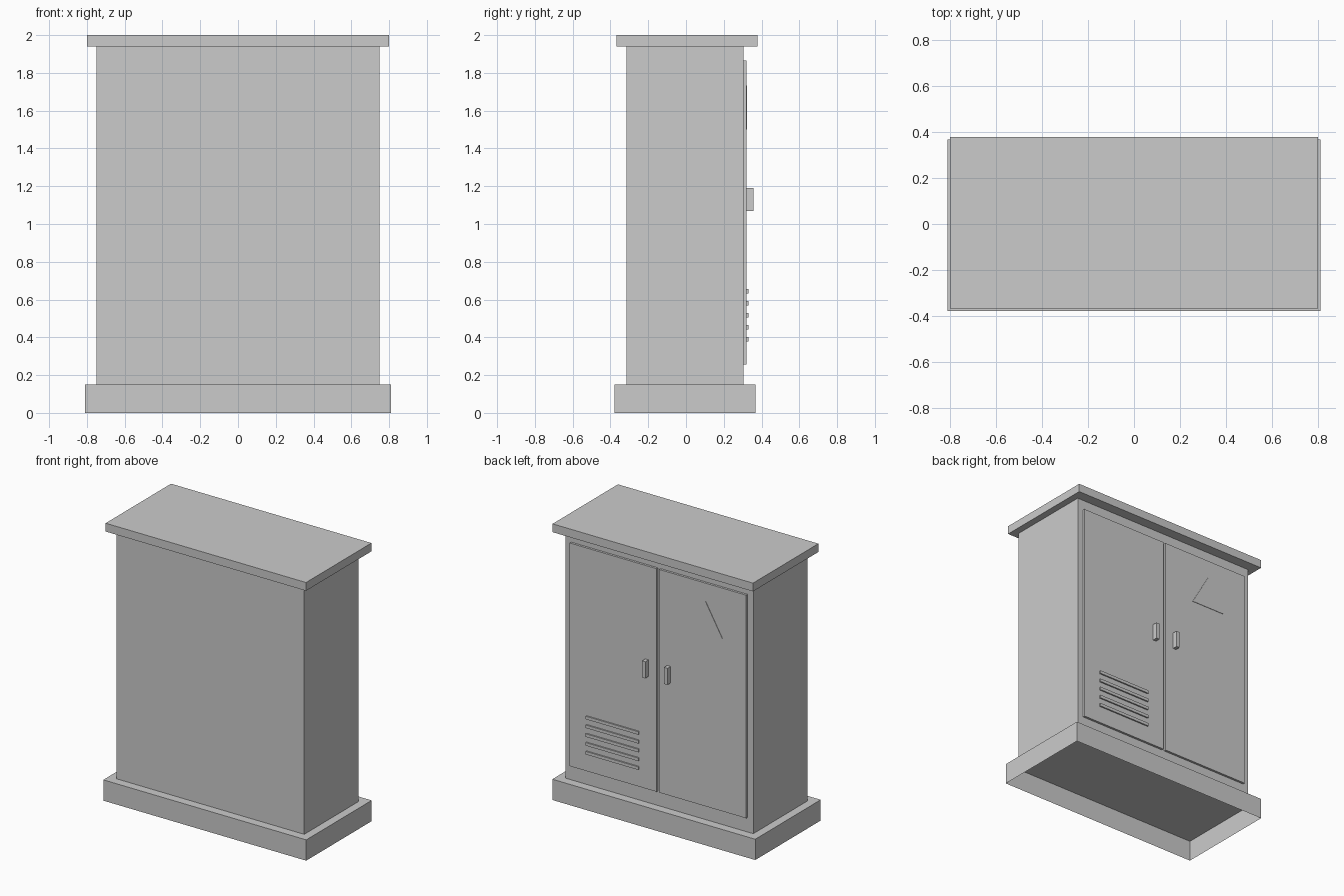
import bpy, bmesh, math
from mathutils import Matrix

if "Cube" in bpy.data.objects:
    bpy.data.objects.remove(bpy.data.objects["Cube"])


def finish(bm, name):
    mesh = bpy.data.meshes.new(name)
    bm.to_mesh(mesh)
    bm.free()
    obj = bpy.data.objects.new(name, mesh)
    bpy.context.collection.objects.link(obj)
    return obj


def box(name, x, y, z, open_bottom=False):
    """Box from (min, max) ranges on each axis."""
    bm = bmesh.new()
    size = [b - a for a, b in (x, y, z)]
    mid = [(a + b) / 2 for a, b in (x, y, z)]
    bmesh.ops.create_cube(bm, size=1, matrix=Matrix.Translation(mid) @ Matrix.Diagonal((*size, 1)))
    if open_bottom:
        bm.normal_update()
        bmesh.ops.delete(bm, geom=[f for f in bm.faces if f.normal.z < -0.5], context='FACES')
    return finish(bm, name)


BACK = 0.304    # cabinet face carrying the doors
DOOR = 0.32     # outer door surface

# Hollow plinth, cabinet and overhanging roof
box("plinth", (-0.81, 0.81), (-0.379, 0.367), (0, 0.15), open_bottom=True)
box("cabinet_body", (-0.75, 0.75), (-0.316, BACK), (0.15, 1.94))
box("roof", (-0.80, 0.80), (-0.367, 0.379), (1.94, 2.0))

# Pair of doors with handles beside the central gap
for side, s in (("left", -1), ("right", 1)):
    box(side + "_door", sorted((s * 0.01, s * 0.705)), (BACK, DOOR), (0.255, 1.865))
    box(side + "_handle", sorted((s * 0.075, s * 0.101)), (DOOR, 0.357), (1.07, 1.19))

# Ventilation slats low on one door
for i in range(5):
    z = 0.39 + i * 0.0635
    box(f"vent_slat_{i + 1}", (0.15, 0.57), (DOOR, 0.33), (z - 0.011, z + 0.011))

# Thin triangular warning plate on the other door
bm = bmesh.new()
r = 0.156
pts = [(-0.382 + r * math.cos(a), DOOR + 0.003, 1.578 + r * math.sin(a))
       for a in (math.radians(90 - 120 * k) for k in range(3))]
face = bm.faces.new([bm.verts.new(p) for p in pts])
ext = bmesh.ops.extrude_face_region(bm, geom=[face], use_keep_orig=True)
for v in ext["geom"]:
    if isinstance(v, bmesh.types.BMVert):
        v.co.y = DOOR
bmesh.ops.recalc_face_normals(bm, faces=bm.faces)
finish(bm, "warning_plate")
